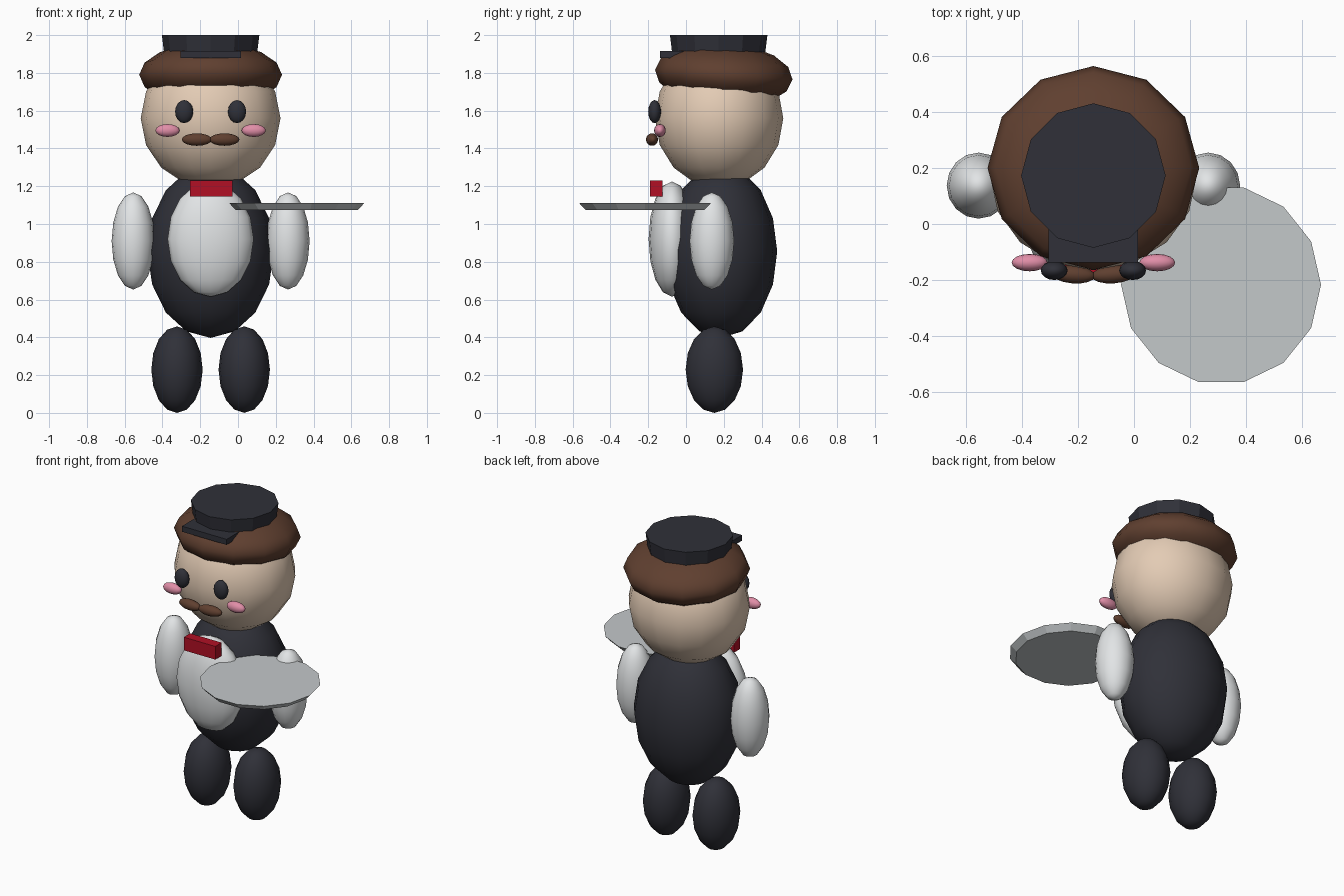
import bpy
from math import pi

cube = bpy.data.objects.get("Cube")
if cube:
    bpy.data.objects.remove(cube, do_unlink=True)

MID = -0.145  # the figure's own centre line


def material(name, rgb):
    m = bpy.data.materials.new(name)
    m.use_nodes = True
    m.diffuse_color = (*rgb, 1)
    m.node_tree.nodes["Principled BSDF"].inputs["Base Color"].default_value = (*rgb, 1)
    return m


NAVY = material("dark navy", (0.029, 0.03, 0.04))
SKIN = material("skin", (0.77, 0.6, 0.46))
BROWN = material("hair brown", (0.115, 0.05, 0.029))
WHITE = material("white cloth", (0.76, 0.78, 0.79))
PINK = material("cheek pink", (0.75, 0.27, 0.39))
RED = material("bow red", (0.44, 0.005, 0.018))
SILVER = material("tray silver", (0.55, 0.58, 0.59))


def finish(name, mat):
    ob = bpy.context.object
    ob.name = ob.data.name = name
    ob.data.materials.append(mat)
    return ob


def ball(name, mat, loc, radii, segments=16, rings=8, tilt=(0, 0, 0)):
    bpy.ops.mesh.primitive_uv_sphere_add(segments=segments, ring_count=rings,
                                         location=loc, rotation=tilt)
    ob = finish(name, mat)
    ob.scale = radii
    bpy.ops.object.shade_smooth()
    return ob


def box(name, mat, low, high):
    bpy.ops.mesh.primitive_cube_add(size=1, location=[(a + b) / 2 for a, b in zip(low, high)])
    ob = finish(name, mat)
    ob.scale = [b - a for a, b in zip(low, high)]
    return ob


def disc(name, mat, sides, r_low, r_high, centre, low, high, turn=0):
    bpy.ops.mesh.primitive_cone_add(vertices=sides, radius1=r_low, radius2=r_high,
                                    depth=high - low, rotation=(0, 0, turn),
                                    location=(*centre, (low + high) / 2))
    return finish(name, mat)


# Torso, shirt front and head
ball("body", NAVY, (MID, 0.185, 0.855), (0.335, 0.298, 0.458))
ball("shirt_front", WHITE, (MID, -0.075, 0.92), (0.228, 0.123, 0.305))
ball("head", SKIN, (MID, 0.175, 1.56), (0.37, 0.34, 0.37))
ball("hair", BROWN, (MID, 0.2, 1.79), (0.378, 0.365, 0.17), 12, 8, (-0.07, 0, 0))

# Paired parts, mirrored about the centre line
for side, s in (("left", 1), ("right", -1)):
    ball(side + "_leg", NAVY, (MID + s * 0.178, 0.15, 0.229), (0.136, 0.152, 0.229))
    ball(side + "_arm", WHITE, (MID + s * 0.41, 0.137, 0.91), (0.114, 0.118, 0.257))
    ball(side + "_eye", NAVY, (MID + s * 0.14, -0.166, 1.595), (0.048, 0.034, 0.061))
    ball(side + "_cheek", PINK, (MID + s * 0.228, -0.138, 1.495), (0.064, 0.031, 0.034))
    ball(side + "_moustache", BROWN, (MID + s * 0.073, -0.18, 1.447),
         (0.08, 0.032, 0.033), tilt=(0, 0, s * 0.08))

# Bow tie, cap and peak
box("bow_tie", RED, (-0.255, -0.19, 1.145), (-0.03, -0.125, 1.23))
disc("cap", NAVY, 12, 0.242, 0.258, (MID, 0.173), 1.87, 2.0)
box("cap_peak", NAVY, (-0.305, -0.138, 1.88), (0.015, 0.03, 1.916))

# Serving tray with a flared edge
disc("tray", SILVER, 14, 0.322, 0.357, (0.311, -0.217), 1.073, 1.11, pi / 2)
